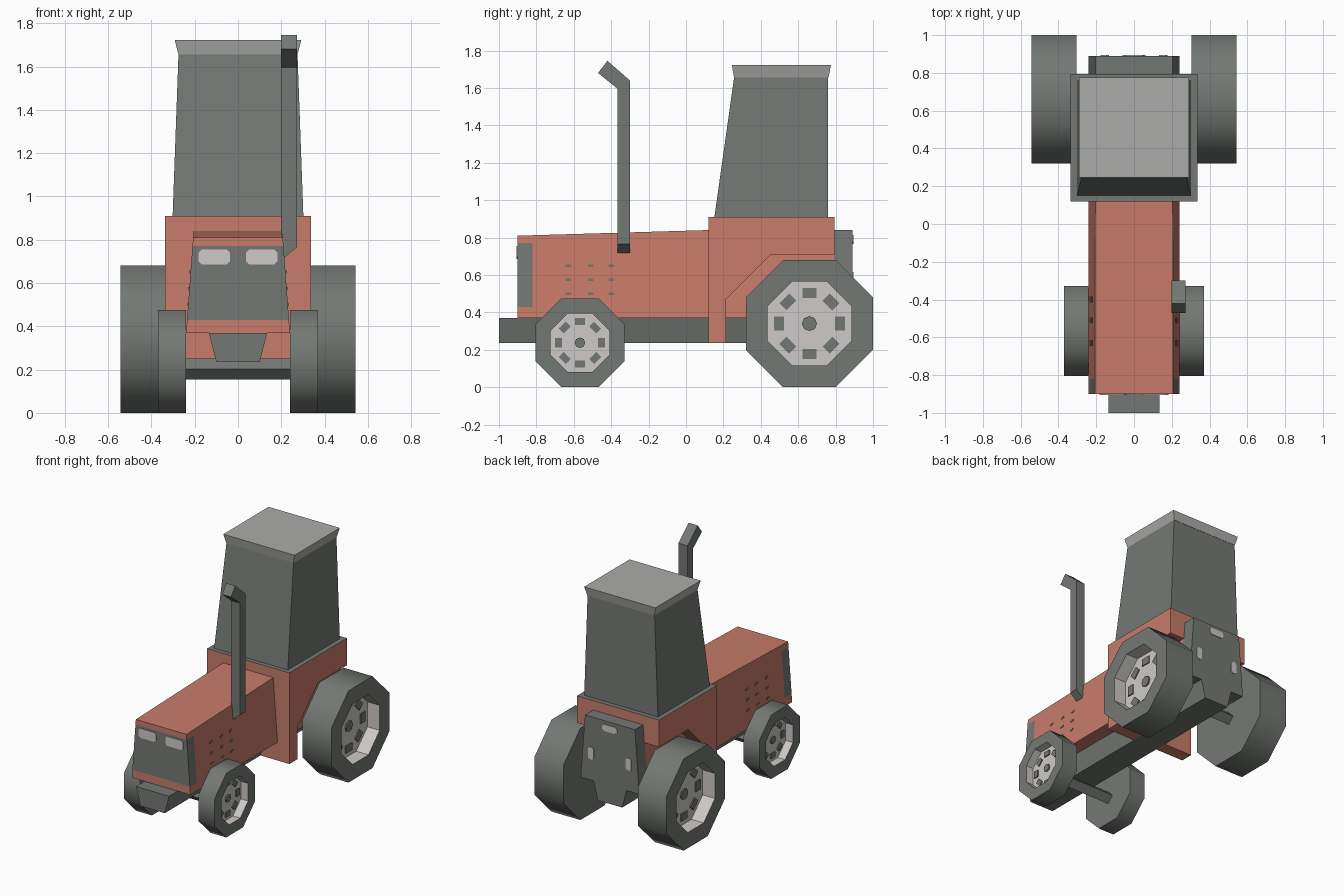
import bpy, bmesh, math
from mathutils import Matrix, Vector

if "Cube" in bpy.data.objects:
    bpy.data.objects.remove(bpy.data.objects["Cube"])


def material(name, rgb):
    m = bpy.data.materials.new(name)
    m.diffuse_color = (*rgb, 1)
    m.use_nodes = True
    m.node_tree.nodes["Principled BSDF"].inputs["Base Color"].default_value = m.diffuse_color
    return m


ORANGE, GRAY, ROOF, LIGHT = 0, 1, 2, 3
MATS = [material("orange_paint", (0.57, 0.20, 0.145)),
        material("dark_gray", (0.175, 0.19, 0.175)),
        material("roof_gray", (0.41, 0.41, 0.40)),
        material("light_gray", (0.62, 0.59, 0.58))]


def finish(bm, name):
    bmesh.ops.recalc_face_normals(bm, faces=bm.faces)
    me = bpy.data.meshes.new(name)
    bm.to_mesh(me)
    bm.free()
    for m in MATS:
        me.materials.append(m)
    ob = bpy.data.objects.new(name, me)
    bpy.context.collection.objects.link(ob)
    return ob


def prism(pts, a, b, mat, axis="x"):
    """Extrude a 2D profile along x (points are y,z) or along y (points are x,z)."""
    bm = bmesh.new()
    put = (lambda p, t: (t, p[0], p[1])) if axis == "x" else (lambda p, t: (p[0], t, p[1]))
    lo = [bm.verts.new(put(p, a)) for p in pts]
    hi = [bm.verts.new(put(p, b)) for p in pts]
    n = len(pts)
    bm.faces.new(lo)
    bm.faces.new(hi)
    for i in range(n):
        bm.faces.new((lo[i], lo[(i + 1) % n], hi[(i + 1) % n], hi[i]))
    for f in bm.faces:
        f.material_index = mat
    bmesh.ops.recalc_face_normals(bm, faces=bm.faces)
    return bm


def add_box(bm, mat, size, matrix):
    res = bmesh.ops.create_cube(bm, size=1, matrix=matrix @ Matrix.Diagonal((*size, 1)))
    for f in {f for v in res["verts"] for f in v.link_faces}:
        f.material_index = mat


def frustum(name, low, high, mat):
    """Each end is (half width, y front, y back, z)."""
    bm = bmesh.new()
    rings = [[bm.verts.new((x, y, z)) for x, y in ((-w, a), (w, a), (w, b), (-w, b))]
             for w, a, b, z in (low, high)]
    bm.faces.new(rings[0])
    bm.faces.new(rings[1])
    for i in range(4):
        j = (i + 1) % 4
        bm.faces.new((rings[0][i], rings[0][j], rings[1][j], rings[1][i]))
    for f in bm.faces:
        f.material_index = mat
    return finish(bm, name)


def plate(name, x, z, w, h, y, c):
    """Thin light plate with cut corners, facing front or back."""
    a, b = w / 2, h / 2
    pts = [(x + i, z + j) for i, j in ((-a + c, -b), (a - c, -b), (a, -b + c), (a, b - c),
                                       (a - c, b), (-a + c, b), (-a, b - c), (-a, -b + c))]
    finish(prism(pts, y - 0.004, y + 0.004, LIGHT, "y"), name)


# chassis beam, trapezoid section
finish(prism([(-0.10, 0.235), (0.10, 0.235), (0.135, 0.37), (-0.135, 0.37)],
             -1.0, 0.89, GRAY, "y"), "chassis")


# body: tapered hood with wrapped grille and gray rear end
def body_half(z):
    return 0.24 - 0.035 * (z - 0.37) / 0.47


bm = prism([(-0.9, 0.37), (0.89, 0.37), (0.89, 0.84), (0.12, 0.84), (-0.9, 0.81)], -1, 1, ORANGE)
for v in bm.verts:
    v.co.x *= body_half(v.co.z)
for co, no in (((0, 0, 0.43), (0, 0, 1)), ((0, 0, 0.77), (0, 0, 1)),
               ((0, -0.82, 0), (0, 1, 0)), ((0, 0.79, 0), (0, 1, 0))):
    bmesh.ops.bisect_plane(bm, geom=bm.verts[:] + bm.edges[:] + bm.faces[:],
                           plane_co=co, plane_no=no)
for f in bm.faces:
    c = f.calc_center_median()
    if c.y > 0.79 or (c.y < -0.82 and 0.43 < c.z < 0.77):
        f.material_index = GRAY
finish(bm, "body")

# headlights and rear lamps
for s, side in ((1, "right"), (-1, "left")):
    plate("headlight_" + side, s * 0.11, 0.72, 0.145, 0.07, -0.901, 0.015)
    plate("rear_lamp_" + side, s * 0.155, 0.57, 0.045, 0.09, 0.891, 0.012)
plate("rear_lamp_top", 0, 0.79, 0.12, 0.05, 0.891, 0.015)

# small vents on both hood sides
bm = bmesh.new()
for s in (1, -1):
    for z in (0.50, 0.575, 0.65):
        for y in (-0.63, -0.51, -0.40):
            add_box(bm, GRAY, (0.008, 0.03, 0.014), Matrix.Translation((s * body_half(z), y, z)))
finish(bm, "hood_vents")

# cab base with fender cut-out and gray ledge on top
bm = prism([(0.12, 0.235), (0.215, 0.235), (0.215, 0.47), (0.455, 0.71), (0.795, 0.71),
            (0.795, 0.91), (0.12, 0.91)], -0.337, 0.337, ORANGE)
for f in bm.faces:
    if f.normal.z > 0.9 and f.calc_center_median().z > 0.9:
        f.material_index = GRAY
finish(bm, "cab_base")

# cab and roof
frustum("cab", (0.302, 0.152, 0.76, 0.91), (0.275, 0.257, 0.76, 1.655), GRAY)
frustum("roof", (0.275, 0.257, 0.762, 1.655), (0.292, 0.245, 0.775, 1.722), ROOF)

# exhaust with bent tip and slanted foot
bm = prism([(-0.365, 0.705), (-0.30, 0.705), (-0.30, 1.64), (-0.42, 1.745),
            (-0.47, 1.68), (-0.365, 1.595)], 0.198, 0.272, GRAY)
for v in bm.verts:
    if v.co.z < 0.8 and v.co.x > 0.25:
        v.co.z += 0.06
finish(bm, "exhaust")


# wheels: octagonal tyre, recessed light rim, dark pads and hub
def wheel(name, s, y, x_in, x_out, tyre, rim, depth):
    bm = bmesh.new()
    centre = Vector((0, y, tyre))

    def ring(apothem, x):
        r = apothem / math.cos(math.pi / 8)
        return [bm.verts.new(centre + Vector((s * x, r * math.cos(a), r * math.sin(a))))
                for a in (math.pi / 8 + k * math.pi / 4 for k in range(8))]

    floor = x_out - depth
    rings = [ring(tyre, x_in), ring(tyre, x_out), ring(rim, x_out), ring(rim, floor)]
    bm.faces.new(rings[0]).material_index = GRAY
    bm.faces.new(rings[3]).material_index = LIGHT
    for n, mat in enumerate((GRAY, GRAY, LIGHT)):
        for k in range(8):
            j = (k + 1) % 8
            f = bm.faces.new((rings[n][k], rings[n][j], rings[n + 1][j], rings[n + 1][k]))
            f.material_index = mat
            f.smooth = n == 0
    base = Matrix.Translation(centre + Vector((s * floor, 0, 0)))
    for k in range(8):
        m = base @ Matrix.Rotation(k * math.pi / 4, 4, "X") @ Matrix.Translation((0, 0, rim * 0.73))
        add_box(bm, GRAY, (0.016, rim * 0.33, rim * 0.24), m)
    hub = bmesh.ops.create_cone(bm, cap_ends=True, segments=8, radius1=rim * 0.18,
                                radius2=rim * 0.18, depth=0.02,
                                matrix=base @ Matrix.Rotation(math.pi / 2, 4, "Y"))
    for f in {f for v in hub["verts"] for f in v.link_faces}:
        f.material_index = GRAY
    finish(bm, name)


for s, side in ((1, "right"), (-1, "left")):
    wheel("rear_wheel_" + side, s, 0.66, 0.305, 0.542, 0.34, 0.224, 0.10)
    wheel("front_wheel_" + side, s, -0.567, 0.24, 0.37, 0.2375, 0.157, 0.06)

# axles, square bars standing on edge
for name, y, z, half in (("front_axle", -0.567, 0.203, 0.25), ("rear_axle", 0.66, 0.32, 0.32)):
    r = 0.048
    finish(prism([(y, z - r), (y + r, z), (y, z + r), (y - r, z)], -half, half, GRAY), name)
